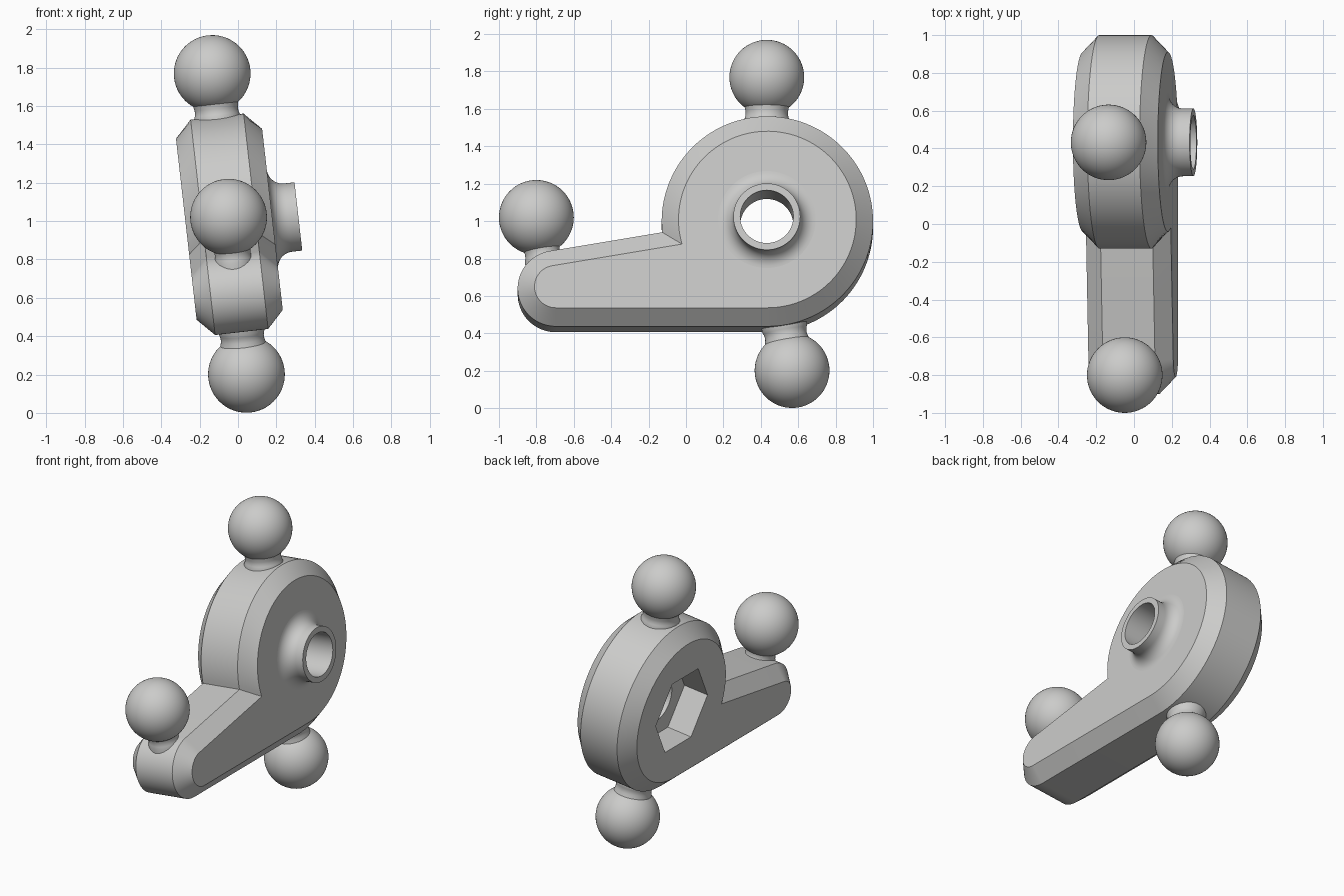
import bpy, bmesh, math
from mathutils import Matrix, Vector

if "Cube" in bpy.data.objects:
    bpy.data.objects.remove(bpy.data.objects["Cube"])

# Whole part leans slightly about the y axis; local x is the plate normal
TILT = Matrix.Translation((-0.045, 0, 0.983)) @ Matrix.Rotation(math.radians(-6.5), 4, 'Y')
HUB_Y, HUB_R = 0.435, 0.565
TIP = Vector((-0.696, -0.361))
TIP_R = 0.204
SLOPE = math.radians(9.5)
SEG = 96

grey = bpy.data.materials.new("light_grey")
grey.diffuse_color = (0.6, 0.6, 0.59, 1)
grey.use_nodes = True
grey.node_tree.nodes["Principled BSDF"].inputs["Base Color"].default_value = grey.diffuse_color


def make(name, bm):
    bmesh.ops.recalc_face_normals(bm, faces=bm.faces)
    me = bpy.data.meshes.new(name)
    bm.to_mesh(me)
    bm.free()
    me.materials.append(grey)
    ob = bpy.data.objects.new(name, me)
    bpy.context.collection.objects.link(ob)
    ob.matrix_world = TILT
    return ob


def smooth(ob):
    bpy.ops.object.select_all(action='DESELECT')
    ob.select_set(True)
    bpy.context.view_layer.objects.active = ob
    bpy.ops.object.shade_smooth_by_angle(angle=math.radians(30))


def loft(bm, rings, closed_ends=True):
    vs = [[bm.verts.new(p) for p in ring] for ring in rings]
    for a, b in zip(vs, vs[1:]):
        for i in range(len(a)):
            j = (i + 1) % len(a)
            bm.faces.new((a[i], a[j], b[j], b[i]))
    if closed_ends:
        bm.faces.new(vs[0])
        bm.faces.new(vs[-1])


def lathe(name, profile, centre, axis, closed_ends=True, seg=SEG):
    """Revolve (radius, height) points around an axis starting at centre."""
    rot = Vector((1, 0, 0)).rotation_difference(Vector(axis)).to_matrix()
    rings = []
    for r, h in profile:
        rings.append([Vector(centre) + rot @ Vector((h, r * math.cos(a), r * math.sin(a)))
                      for a in (2 * math.pi * i / seg for i in range(seg))])
    bm = bmesh.new()
    loft(bm, rings, closed_ends)
    return make(name, bm)


def outline(d, x):
    """Hub circle joined to a tapered rounded arm, inset by d."""
    R, r = HUB_R - d, TIP_R - d
    n = Vector((-math.sin(SLOPE), math.cos(SLOPE)))
    t = Vector((math.cos(SLOPE), math.sin(SLOPE)))
    hub = Vector((HUB_Y, 0))
    p = TIP + n * r - hub
    b = p.dot(t)
    corner = p + t * (-b - math.sqrt(b * b - p.dot(p) + R * R))
    a1 = math.atan2(corner.y, corner.x) % (2 * math.pi)
    pts = []
    for i in range(SEG + 1):                       # hub, bottom round to the corner
        a = -math.pi / 2 + (a1 + math.pi / 2) * i / SEG
        pts.append(hub + R * Vector((math.cos(a), math.sin(a))))
    s = math.pi / 2 + SLOPE
    for i in range(41):                            # arm tip, top round to the bottom
        a = s + (1.5 * math.pi - s) * i / 40
        pts.append(TIP + r * Vector((math.cos(a), math.sin(a))))
    return [Vector((x, q.x, q.y)) for q in pts]


# Chamfered plate with hub and arm
bm = bmesh.new()
loft(bm, [outline(d, x) for d, x in ((0.09, -0.226), (0, -0.139), (0, 0.139), (0.09, 0.226))])
plate = make("plate", bm)

# Round bore and hexagonal pocket
hub = (0, HUB_Y - 0.003, 0)
bore = lathe("bore_cutter", [(0.142, -0.4), (0.142, 0.4)], hub, (1, 0, 0))
pocket = lathe("pocket_cutter", [(0.28, -0.4), (0.28, -0.05)], hub, (1, 0, 0), seg=6)
for cutter in (pocket, bore):
    mod = plate.modifiers.new(cutter.name, 'BOOLEAN')
    mod.operation, mod.solver, mod.object = 'DIFFERENCE', 'EXACT', cutter
bpy.context.view_layer.update()
cut = bpy.data.meshes.new_from_object(plate.evaluated_get(bpy.context.evaluated_depsgraph_get()))
plate.modifiers.clear()
plate.data = cut
for cutter in (pocket, bore):
    bpy.data.objects.remove(cutter)
smooth(plate)

# Boss tube with a filleted foot
F = 0.082
fillet = [(0.179 + F - F * math.sin(a), 0.226 + F - F * math.cos(a))
          for a in (math.pi / 2 * i / 10 for i in range(11))]
smooth(lathe("boss", fillet + [(0.179, 0.362), (0.142, 0.362), (0.142, 0.22)],
             hub, (1, 0, 0), closed_ends=False))

# Ball knobs on short waisted necks
tilt10 = math.radians(10)
knobs = {
    "top": ((0, 0.432, 0.791), (0, 0, -1), 1.0),
    "bottom": ((0, 0.567, -0.787), (0, -math.sin(tilt10), math.cos(tilt10)), 1.0),
    "arm": ((0, -0.8, 0.037), (0, math.sin(SLOPE), -math.cos(SLOPE)), 0.83),
}
for name, (centre, axis, k) in knobs.items():
    bm = bmesh.new()
    bmesh.ops.create_uvsphere(bm, u_segments=64, v_segments=32, radius=0.2,
                              matrix=Matrix.Translation(centre))
    smooth(make(name + "_ball", bm))
    neck = [(0.122, 0.14), (0.117, 0.168), (0.113, 0.185), (0.113, 0.2),
            (0.116, 0.215), (0.122, 0.23), (0.122, 0.32)]
    smooth(lathe(name + "_neck", [(r * k, h) for r, h in neck], centre, axis, seg=48))
